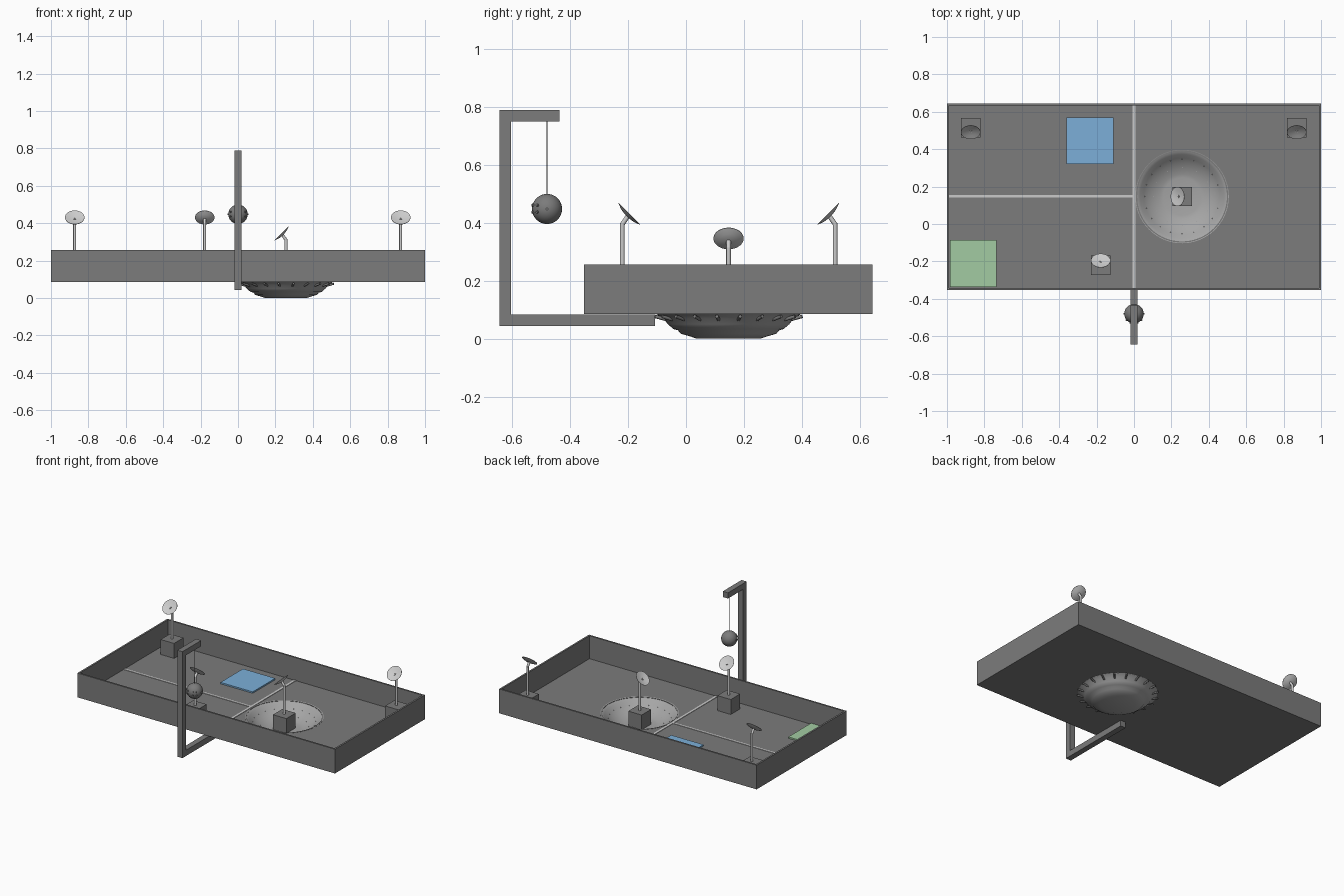
import bpy, math
from math import sin, cos, pi
from mathutils import Vector, Matrix

if "Cube" in bpy.data.objects:
    bpy.data.objects.remove(bpy.data.objects["Cube"])


def paint(ob, name, color):
    m = bpy.data.materials.get(name) or bpy.data.materials.new(name)
    m.diffuse_color = (*color, 1)
    m.use_nodes = True
    m.node_tree.nodes["Principled BSDF"].inputs["Base Color"].default_value = m.diffuse_color
    ob.data.materials.append(m)
    return ob


def dark(ob):
    return paint(ob, "dark_grey", (0.2, 0.2, 0.2))


def mid(ob):
    return paint(ob, "mid_grey", (0.38, 0.38, 0.38))


def box(name, lo, hi):
    lo, hi = Vector(lo), Vector(hi)
    bpy.ops.mesh.primitive_cube_add(size=1, location=(lo + hi) / 2)
    ob = bpy.context.object
    ob.name, ob.scale = name, hi - lo
    return ob


def smooth(ob, angle=40):
    bpy.ops.object.select_all(action='DESELECT')
    bpy.context.view_layer.objects.active = ob
    ob.select_set(True)
    bpy.ops.object.shade_smooth_by_angle(angle=math.radians(angle))


def rod(name, a, b, r, n=12):
    a, b = Vector(a), Vector(b)
    bpy.ops.mesh.primitive_cylinder_add(vertices=n, radius=r, depth=(b - a).length, location=(a + b) / 2)
    ob = bpy.context.object
    ob.name = name
    ob.rotation_euler = (b - a).to_track_quat('Z', 'Y').to_euler()
    smooth(ob, 50)
    return ob


def lathe(name, profile, n, matrix):
    verts, faces = [], []
    k = len(profile)
    for i in range(n):
        t = 2 * pi * i / n
        verts += [matrix @ Vector((r * cos(t), r * sin(t), z)) for r, z in profile]
        j = (i + 1) % n
        faces += [(i * k + p, j * k + p, j * k + p + 1, i * k + p + 1) for p in range(k - 1)]
    for p, flip in ((0, True), (k - 1, False)):
        ring = [i * k + p for i in range(n)]
        faces.append(ring[::-1] if flip else ring)
    me = bpy.data.meshes.new(name)
    me.from_pydata(verts, [], faces)
    ob = bpy.data.objects.new(name, me)
    bpy.context.collection.objects.link(ob)
    smooth(ob)
    return ob


# Tray: floor with a round opening, four thin walls
Y0, Y1, B, F, T, W = -0.353, 0.645, 0.086, 0.095, 0.256, 0.012
BX, BY = 0.257, 0.147
floor = dark(box("tray_floor", (-1, Y0, B), (1, Y1, F)))
cutter = dark(rod("floor_cutter", (BX, BY, 0), (BX, BY, 0.3), 0.24, 64))
cutter.hide_render = True
mod = floor.modifiers.new("opening", 'BOOLEAN')
mod.object, mod.operation, mod.solver = cutter, 'DIFFERENCE', 'EXACT'
for s, x in (("left", -1), ("right", 1 - W)):
    dark(box("tray_wall_" + s, (x, Y0, B), (x + W, Y1, T)))
for s, y in (("front", Y0), ("back", Y1 - W)):
    dark(box("tray_wall_" + s, (-1 + W, y, B), (1 - W, y + W, T)))

# Floor dividers and coloured plates
box("divider_long", (-0.008, Y0 + W, F), (0.008, Y1 - W, F + 0.003))
box("divider_short", (-1 + W, 0.141, F), (-0.008, 0.155, F + 0.003))
paint(box("blue_plate", (-0.36, 0.32, F), (-0.11, 0.57, F + 0.01)), "blue", (0.2, 0.43, 0.69))
paint(box("green_plate", (-0.985, -0.337, F), (-0.735, -0.085, F + 0.01)), "green", (0.36, 0.6, 0.36))

# Sunken bowl: outer skin up, over the rim, down the inside
mid(lathe("bowl", [(0.11, 0.0), (0.13, 0.007), (0.165, 0.017), (0.175, 0.029), (0.19, 0.033), (0.21, 0.05),
                   (0.225, 0.07), (0.25, 0.085), (0.25, F + 0.001), (0.24, 0.093), (0.225, 0.083), (0.205, 0.063),
                   (0.18, 0.043), (0.15, 0.027), (0.12, 0.015), (0.1, 0.011)], 64, Matrix.Translation((BX, BY, 0))))
for i in range(20):
    t = 2 * pi * (i + 0.5) / 20
    c, s = cos(t), sin(t)
    dark(rod("bowl_peg", (BX + 0.217 * c, BY + 0.217 * s, 0.066), (BX + 0.258 * c, BY + 0.258 * s, 0.077), 0.006, 8))
for n, r, z in ((20, 0.2, 0.058), (12, 0.155, 0.029)):
    for i in range(n):
        t = 2 * pi * i / n
        x, y = BX + r * cos(t), BY + r * sin(t)
        mid(rod("bowl_rivet", (x, y, z - 0.002), (x, y, z + 0.003), 0.002, 6))


# Antenna: cube base, bent mast, tilted dish with a small feed
def antenna(x, y, z, turn):
    M = Matrix.Translation((x, y, z)) @ Matrix.Rotation(turn, 4, 'Z')
    b = dark(box("antenna_base", (-0.052, -0.052, 0), (0.052, 0.052, 0.105)))
    b.matrix_world = M @ b.matrix_basis
    rod("antenna_mast", M @ Vector((0, 0, 0.1)), M @ Vector((0, 0, 0.305)), 0.008, 16)
    rod("antenna_neck", M @ Vector((0, 0, 0.3)), M @ Vector((0, -0.022, 0.332)), 0.008, 16)
    D = M @ Matrix.Translation((0, -0.022, 0.334)) @ Matrix.Rotation(math.radians(45), 4, 'X')
    lathe("antenna_dish", [(0.01, -0.009), (0.03, -0.006), (0.052, 0.002), (0.052, 0.004),
                           (0.03, -0.001), (0.01, -0.004)], 32, D)
    rod("antenna_feed", D @ Vector((0, 0, -0.005)), D @ Vector((0, 0, 0.002)), 0.002, 8)


for x, y, z, turn in ((-0.873, 0.515, F, 0), (0.87, 0.515, F, 0), (-0.178, -0.22, F, pi), (0.257, 0.147, 0.01, -pi / 2)):
    antenna(x, y, z, turn)

# Gantry as one bracket: C-shaped side outline extruded across x
outline = [(-0.107, 0.043), (-0.645, 0.043), (-0.645, 0.79), (-0.437, 0.79),
           (-0.437, 0.75), (-0.605, 0.75), (-0.605, 0.084), (-0.107, 0.084)]
n = len(outline)
me = bpy.data.meshes.new("gantry")
me.from_pydata([(x, y, z) for x in (-0.02, 0.02) for y, z in outline], [],
               [tuple(range(n - 1, -1, -1)), tuple(range(n, 2 * n))]
               + [(i, (i + 1) % n, (i + 1) % n + n, i + n) for i in range(n)])
# Outline runs clockwise seen from +x, so turn all faces outward
me.flip_normals()
gantry = dark(bpy.data.objects.new("gantry", me))
bpy.context.collection.objects.link(gantry)

# Hanging ball with studs on a thin cable
C = Vector((0, -0.48, 0.448))
dark(rod("cable", C + Vector((0, 0, 0.045)), (0, -0.48, 0.752), 0.0015, 8))
bpy.ops.mesh.primitive_uv_sphere_add(segments=32, ring_count=16, radius=0.052, location=C)
ball = dark(bpy.context.object)
ball.name = "ball"
smooth(ball)
for az in (0, 180, 220, 250, 290, 320):
    for el in ((0,) if az in (0, 180) else (-12, 14)):
        a, e = math.radians(az), math.radians(el)
        d = Vector((cos(a) * cos(e), sin(a) * cos(e), sin(e)))
        dark(rod("ball_stud", C + d * 0.045, C + d * 0.057, 0.005, 8))
